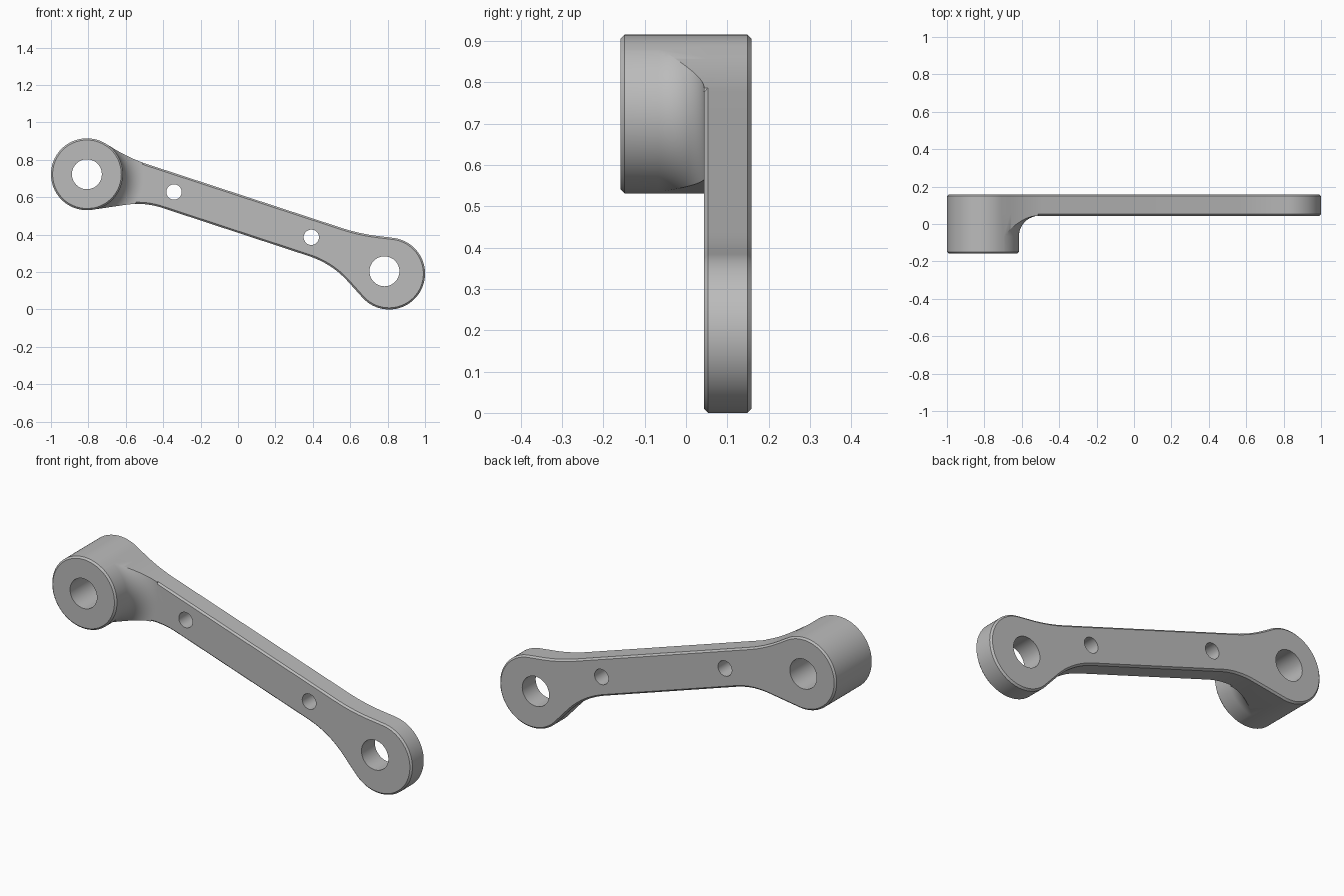
import bpy, bmesh, math
from mathutils import Vector

if "Cube" in bpy.data.objects:
    bpy.data.objects.remove(bpy.data.objects["Cube"], do_unlink=True)

grey = bpy.data.materials.new("plain grey")
grey.use_nodes = True
grey.diffuse_color = (0.5, 0.5, 0.5, 1)
grey.node_tree.nodes["Principled BSDF"].inputs["Base Color"].default_value = (0.5, 0.5, 0.5, 1)

R = 0.192                          # radius of both rounded ends
END_A = Vector((-0.808, 0.723))    # thick boss end (x, z)
END_B = Vector((0.808, 0.192))     # thin end
FRONT, PLATE_FRONT, BACK = -0.158, 0.044, 0.158
CHAMFER = 0.009
FILLET = 0.11


def arc(centre, radius, start, end, steps):
    angles = [math.radians(start + (end - start) * i / steps) for i in range(steps + 1)]
    return [centre + radius * Vector((math.cos(a), math.sin(a))) for a in angles]


def soft_corner(before, corner, after, reach, steps=12):
    """Rounded corner between two straight runs."""
    c = Vector(corner)
    p = c + (before - c).normalized() * reach
    q = c + (after - c).normalized() * reach
    ts = [i / steps for i in range(steps + 1)]
    return [p * (1 - t) ** 2 + c * 2 * t * (1 - t) + q * t * t for t in ts]


def new_object(name, bm):
    bmesh.ops.recalc_face_normals(bm, faces=bm.faces)
    mesh = bpy.data.meshes.new(name)
    bm.to_mesh(mesh)
    bm.free()
    mesh.materials.append(grey)
    obj = bpy.data.objects.new(name, mesh)
    bpy.context.collection.objects.link(obj)
    return obj


def extrude_profile(name, points, y0, y1):
    bm = bmesh.new()
    face = bm.faces.new([bm.verts.new((p.x, y0, p.y)) for p in points])
    moved = bmesh.ops.extrude_face_region(bm, geom=[face])["geom"]
    verts = [g for g in moved if isinstance(g, bmesh.types.BMVert)]
    bmesh.ops.translate(bm, verts=verts, vec=(0, y1 - y0, 0))
    return new_object(name, bm)


def lathe(name, centre, profile, steps=96):
    """Solid of (radius, y) rings about an axis along y."""
    bm = bmesh.new()
    rings = []
    for radius, y in profile:
        rings.append([bm.verts.new((p.x, y, p.y)) for p in arc(centre, radius, 0, 360, steps)[:-1]])
    for a, b in zip(rings, rings[1:]):
        for i in range(steps):
            j = (i + 1) % steps
            bm.faces.new((a[i], a[j], b[j], b[i]))
    bm.faces.new(rings[0])
    bm.faces.new(rings[-1])
    return new_object(name, bm)


def apply_modifier(obj, kind, **settings):
    mod = obj.modifiers.new(kind.lower(), kind)
    for key, value in settings.items():
        setattr(mod, key, value)
    bpy.context.view_layer.update()
    result = bpy.data.meshes.new_from_object(obj.evaluated_get(bpy.context.evaluated_depsgraph_get()))
    obj.modifiers.clear()
    obj.data = result


def combine(obj, other, operation):
    apply_modifier(obj, "BOOLEAN", object=other, operation=operation, solver="EXACT")
    bpy.data.objects.remove(other, do_unlink=True)


def chamfered_outline(name, y0, y1):
    obj = extrude_profile(name, outline, y0, y1)
    apply_modifier(obj, "BEVEL", width=CHAMFER, segments=1, limit_method="ANGLE",
                   angle_limit=math.radians(60), use_clamp_overlap=False)
    return obj


# Outline of the arm: two round ends joined by a slim bar with soft corners
end_a = arc(END_A, R, 58.7, 278, 56)
end_b = arc(END_B, R, 221.8, 444.3, 56)
top_left, top_right = Vector((-0.577, 0.807)), Vector((0.648, 0.405))
low_left, low_right = Vector((-0.5, 0.5745)), Vector((0.502, 0.245))
outline = (end_a
           + soft_corner(end_a[-1], low_left, low_right, 0.1)
           + soft_corner(low_left, low_right, end_b[0], 0.13)
           + end_b
           + soft_corner(end_b[-1], top_right, top_left, 0.1)
           + soft_corner(top_right, top_left, end_a[0], 0.1))

# Thin plate running the whole length
arm = chamfered_outline("link_arm", PLATE_FRONT, BACK)

# Thick boss, flaring into the plate and trimmed to the outline
r = R + 0.0008
flare = [(r + FILLET * (1 - math.cos(a)), PLATE_FRONT - FILLET + FILLET * math.sin(a))
         for a in (math.pi / 2 * i / 16 for i in range(17))]
profile = [(r - 0.021, FRONT - 0.012), (r, FRONT + CHAMFER)] + flare
profile.append((r + FILLET, 0.1))
boss = chamfered_outline("boss", FRONT, BACK)
combine(boss, lathe("boss_flare", END_A, profile), "INTERSECT")
combine(arm, boss, "UNION")

# Bores through both ends and two small holes in the bar
for x, z, radius in ((END_A.x, END_A.y, 0.08), (0.783, 0.204, 0.08),
                     (-0.342, 0.628, 0.041), (0.392, 0.386, 0.041)):
    bore = lathe("bore_cutter", Vector((x, z)), [(radius, -0.3), (radius, 0.3)], 48)
    bore.hide_render = True
    combine(arm, bore, "DIFFERENCE")

bpy.ops.object.select_all(action="DESELECT")
arm.select_set(True)
bpy.context.view_layer.objects.active = arm
bpy.ops.object.shade_smooth_by_angle(angle=math.radians(25))
